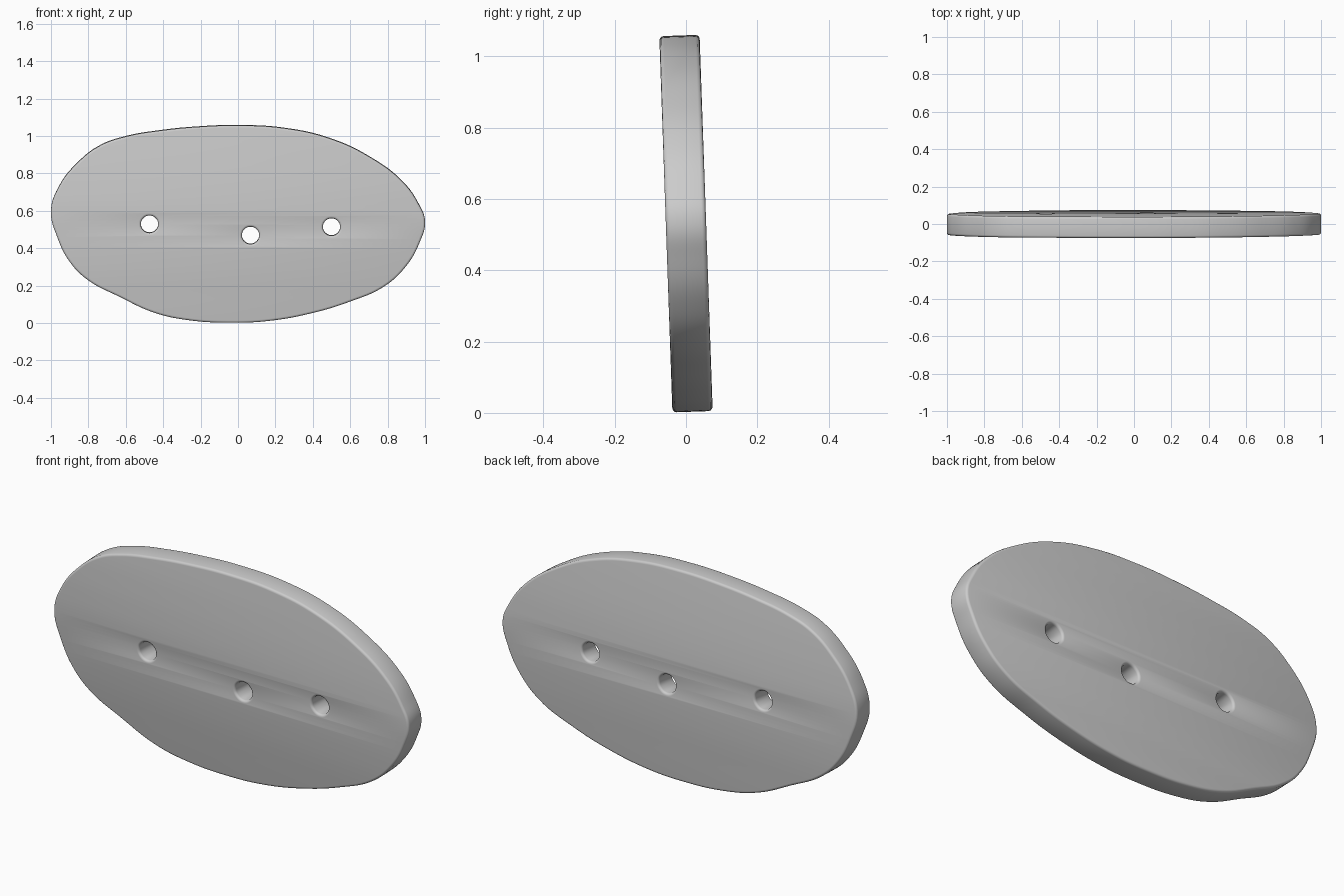
import bpy
import bmesh
from math import radians, sin, cos, pi

cube = bpy.data.objects.get("Cube")
if cube:
    bpy.data.objects.remove(cube, do_unlink=True)

HALF_THICKNESS = 0.0565
ROUNDING = 0.012
MID_Z = 0.53

# Plain grey finish
grey = bpy.data.materials.new("grey")
grey.use_nodes = True
grey.diffuse_color = (0.6, 0.6, 0.6, 1)
grey.node_tree.nodes["Principled BSDF"].inputs["Base Color"].default_value = (0.6, 0.6, 0.6, 1)

# Rim of the plate, as x and height
rim = [(-1.0, .60), (-.955, .735), (-.858, .858), (-.74, .949), (-.607, .997),
       (-.42, 1.03), (-.206, 1.051), (0, 1.058), (.249, 1.043), (.489, .989),
       (.703, .89), (.88, .757), (.965, .639), (1.0, .543), (.97, .43),
       (.90, .307), (.783, .198), (.596, .115), (.382, .051), (.168, .013),
       (-.02, .003), (-.26, .016), (-.446, .056), (-.634, .142),
       (-.805, .233), (-.90, .329), (-.965, .457)]
holes = [(-.473, .53), (.067, .47), (.5, .515)]
HOLE_RADIUS = 0.046


def circle(center, radius, count=8):
    x, z = center
    return [(x + radius * cos(2 * pi * i / count), z + radius * sin(2 * pi * i / count))
            for i in range(count)]


def add_loop(curve, points):
    spline = curve.splines.new("BEZIER")
    spline.bezier_points.add(len(points) - 1)
    for bp, (x, z) in zip(spline.bezier_points, points):
        bp.co = (x, z - MID_Z, 0)
        bp.handle_left_type = bp.handle_right_type = "AUTO"
    spline.use_cyclic_u = True
    spline.resolution_u = 8


# Filled profile with holes, thickened and rounded at the edges
curve = bpy.data.curves.new("plate", "CURVE")
curve.dimensions = "2D"
curve.fill_mode = "BOTH"
add_loop(curve, rim)
for hole in holes:
    add_loop(curve, circle(hole, HOLE_RADIUS))
curve.extrude = HALF_THICKNESS - ROUNDING
curve.bevel_depth = ROUNDING
curve.bevel_resolution = 2
curve.offset = -ROUNDING
curve.materials.append(grey)

plate = bpy.data.objects.new("plate", curve)
bpy.context.collection.objects.link(plate)
bpy.ops.object.select_all(action="DESELECT")
plate.select_set(True)
bpy.context.view_layer.objects.active = plate
bpy.ops.object.convert(target="MESH")
plate = bpy.context.object

# Join the faces to the rounded edges
bm = bmesh.new()
bm.from_mesh(plate.data)
bmesh.ops.remove_doubles(bm, verts=bm.verts, dist=0.0002)
bmesh.ops.recalc_face_normals(bm, faces=bm.faces)
bm.to_mesh(plate.data)
bm.free()

# Stand upright, leaning slightly forward
plate.location = (0, 0, MID_Z)
plate.rotation_euler = (radians(92), 0, 0)
bpy.ops.object.shade_smooth_by_angle(angle=radians(35))
